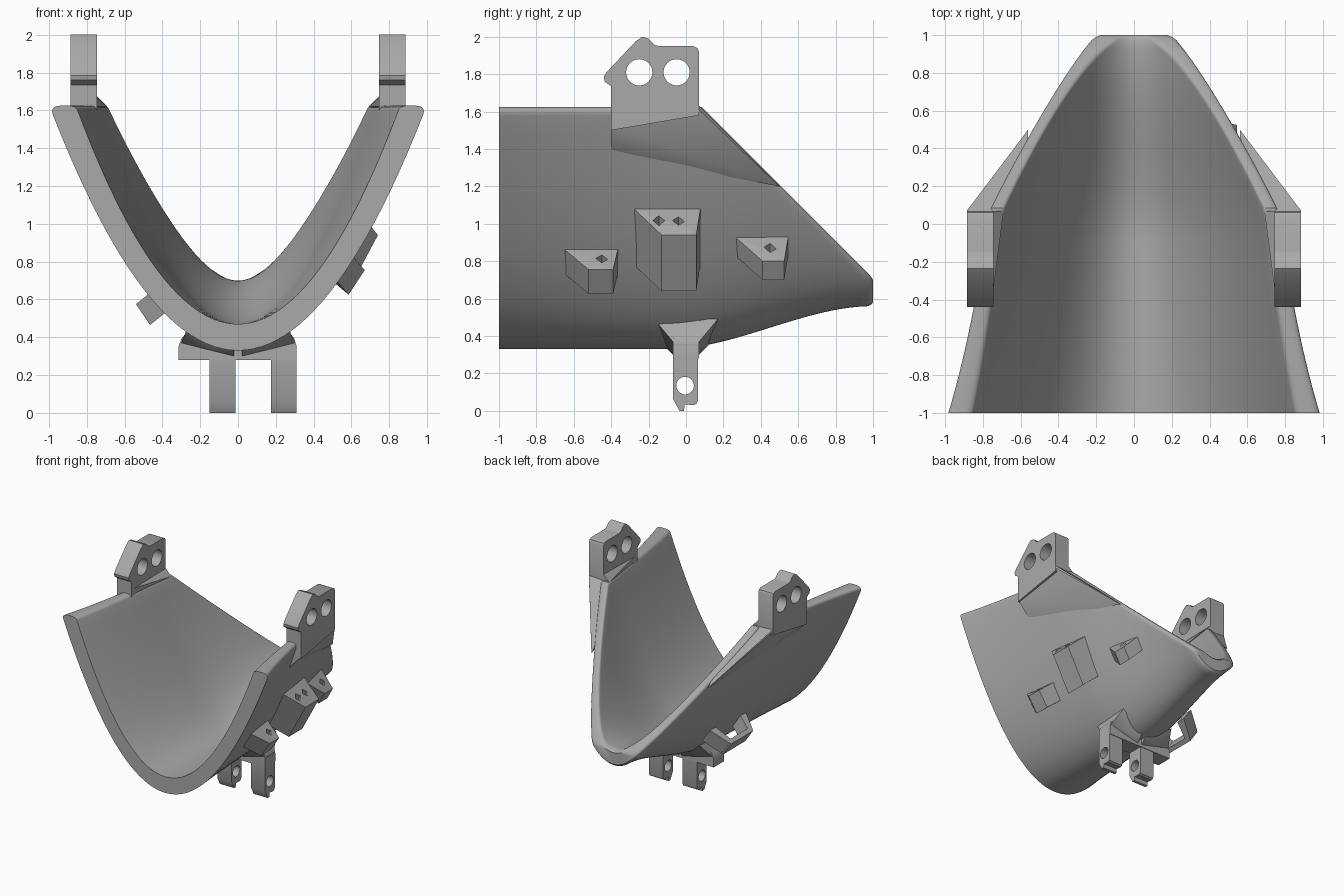
import bpy
import bmesh
from math import sqrt, pi
from mathutils import Vector

cube = bpy.data.objects.get("Cube")
if cube:
    bpy.data.objects.remove(cube)

grey = bpy.data.materials.new("mid_grey")
grey.use_nodes = True
grey.diffuse_color = (0.4, 0.4, 0.4, 1)
grey.node_tree.nodes["Principled BSDF"].inputs["Base Color"].default_value = (0.4, 0.4, 0.4, 1)


def finish(name, bm, angle=0.6):
    bmesh.ops.recalc_face_normals(bm, faces=bm.faces)
    mesh = bpy.data.meshes.new(name)
    bm.to_mesh(mesh)
    bm.free()
    mesh.materials.append(grey)
    ob = bpy.data.objects.new(name, mesh)
    bpy.context.collection.objects.link(ob)
    activate(ob)
    bpy.ops.object.shade_smooth_by_angle(angle=angle)
    return ob


def activate(ob):
    bpy.ops.object.select_all(action='DESELECT')
    ob.select_set(True)
    bpy.context.view_layer.objects.active = ob


def hull(name, points):
    bm = bmesh.new()
    for p in points:
        bm.verts.new(p)
    res = bmesh.ops.convex_hull(bm, input=bm.verts)
    loose = [v for v in bm.verts if not v.link_faces]
    bmesh.ops.delete(bm, geom=loose, context='VERTS')
    return finish(name, bm)


def prism(name, outline, axis, lo, hi):
    """Extrude a 2D outline along x (outline is y, z) or y (outline is x, z)."""
    bm = bmesh.new()

    def place(p, d):
        return (d, p[0], p[1]) if axis == 'X' else (p[0], d, p[1])
    face = bm.faces.new([bm.verts.new(place(p, lo)) for p in outline])
    res = bmesh.ops.extrude_face_region(bm, geom=[face])
    shift = Vector((hi - lo, 0, 0) if axis == 'X' else (0, hi - lo, 0))
    bmesh.ops.translate(bm, vec=shift, verts=[v for v in res["geom"] if isinstance(v, bmesh.types.BMVert)])
    return finish(name, bm)


def drill(ob, centre, direction, radius, sides, depth):
    """Cut a straight hole through an object and discard the cutter."""
    bpy.ops.mesh.primitive_cylinder_add(vertices=sides, radius=radius, depth=depth, location=centre)
    cutter = bpy.context.object
    cutter.rotation_mode = 'QUATERNION'
    cutter.rotation_quaternion = Vector(direction).to_track_quat('Z', 'Y')
    cutter.hide_render = True
    mod = ob.modifiers.new("hole", 'BOOLEAN')
    mod.operation = 'DIFFERENCE'
    mod.solver = 'EXACT'
    mod.object = cutter
    activate(ob)
    bpy.ops.object.modifier_apply(modifier=mod.name)
    bpy.data.objects.remove(cutter)


# Trough shell: the curve of the outside and inside at each station along y
def outer_form(y):
    t = min(max((y + 0.1) / 1.1, 0), 1)
    return 0.33 + 0.23 * t * t * (3 - 2 * t), 1.3 + 0.8 * (y + 1)


def outer_x(y, z):
    base, curve = outer_form(y)
    return sqrt(max(z - base, 0) / curve)


def bezier(a, c, b, n=6):
    return [tuple((1 - t) ** 2 * a[k] + 2 * t * (1 - t) * c[k] + t * t * b[k] for k in (0, 1))
            for t in (i / n for i in range(n + 1))]


def section(y, shrink=0.0):
    base, curve = outer_form(y)
    inner, inner_curve = base + 0.14 - shrink, 1.57 + 0.77 * (y + 1)
    base += shrink
    top = min(1.625, 1.71 - y) - shrink / 2
    r_out = min(0.05, 0.4 * (top - base))
    r_in = min(0.025, 0.4 * (top - inner))
    x_out, x_in = sqrt((top - base) / curve), sqrt((top - inner) / inner_curve)
    reach = sqrt((top - r_out - base) / curve)
    inside = sqrt((top - r_in - inner) / inner_curve)
    w = x_out - x_in
    n = 24
    half = [(reach * i / n, base + curve * (reach * i / n) ** 2) for i in range(n)]
    half += bezier((reach, top - r_out), (x_out, top), (x_out - 0.45 * w, top))
    half += bezier((x_in + 0.3 * w, top), (x_in, top), (inside, top - r_in))
    half += [(inside * i / n, inner + inner_curve * (inside * i / n) ** 2) for i in range(n - 1, -1, -1)]
    return half + [(-x, z) for x, z in half[-2:0:-1]]


stations = [-1 + 1.085 * i / 20 for i in range(21)] + [0.085 + 0.89 * i / 20 for i in range(1, 21)]
bm = bmesh.new()
rings = []
for y, s in [(y, 0) for y in stations] + [(0.99, 0.008), (1.0, 0.02)]:
    rings.append([bm.verts.new((x, y, z)) for x, z in section(y, s)])
for a, b in zip(rings, rings[1:]):
    for i in range(len(a)):
        j = (i + 1) % len(a)
        bm.faces.new((a[i], a[j], b[j], b[i]))
bm.faces.new(rings[0])
bm.faces.new(rings[-1])
finish("trough_shell", bm)

# Upper ears with two holes each, and the gussets that blend them into the shell
ear = [(-0.4, 1.5), (-0.4, 1.735), (-0.435, 1.76), (-0.44, 1.785), (-0.425, 1.81), (-0.27, 1.975),
       (-0.235, 2.0), (-0.2, 1.99), (-0.165, 1.955), (-0.14, 1.95), (0.04, 1.95), (0.06, 1.94),
       (0.07, 1.92), (0.07, 1.58)]
for side, label in ((1, "left"), (-1, "right")):
    ob = prism(label + "_ear", ear, 'X', 0.745 * side, 0.885 * side)
    for y in (-0.25, -0.05):
        drill(ob, (0.81 * side, y, 1.81), (1, 0, 0), 0.07, 40, 0.5)
    gusset = [(0.8, -0.4, 1.61), (0.885, -0.4, 1.61), (0.885, -0.4, 1.52), (0.75, -0.4, 1.37),
              (0.885, 0.07, 1.63), (0.885, 0.07, 1.61), (0.72, 0.07, 1.62), (0.71, 0.07, 1.4),
              (0.62, 0.29, 1.37), (0.56, 0.5, 1.2), (0.56, 0.46, 1.24)]
    hull(label + "_gusset", [(x * side, y, z) for x, y, z in gusset])
    fillet = [(0.75, 0.07, 1.68), (0.69, 0.07, 1.62), (0.75, 0.07, 1.6),
              (0.75, -0.39, 1.67), (0.75, -0.39, 1.62), (0.77, -0.39, 1.6)]
    hull(label + "_ear_fillet", [(x * side, y, z) for x, y, z in fillet])

# Three tapered lugs on the left flank, drilled along the wall with square holes
# base y range, outer y range, base top z, outer top (x, z), outer bottom (x, z), hole positions
lugs = [
    ("front_lug", (-0.67, -0.36), (-0.52, -0.39), 0.88, (0.67, 0.755), (0.585, 0.625), (-0.45,)),
    ("middle_lug", (-0.3, 0.08), (-0.13, 0.055), 1.1, (0.74, 0.94), (0.58, 0.64), (-0.145, -0.04)),
    ("rear_lug", (0.24, 0.55), (0.41, 0.525), 0.95, (0.545, 0.8), (0.49, 0.7), (0.45,)),
]
for name, base_y, out_y, base_z, top, bottom, holes in lugs:
    run = Vector((top[0] - bottom[0], 0, top[1] - bottom[1]))
    pts = []
    for y in base_y:
        x = outer_x(y, base_z) - 0.03
        pts += [(x, y, base_z), (x - run.x, y, base_z - run.z)]
    for y in out_y:
        pts += [(top[0], y, top[1]), (bottom[0], y, bottom[1])]
    ob = hull(name, pts)
    for y in holes:
        mid_z = base_z * 0.52 + top[1] * 0.48
        mid_x = (outer_x(y, base_z) + top[0]) / 2
        drill(ob, (mid_x, y, mid_z), run, 0.032, 4, 1.0)

# Open strap loop on the right flank: two slanted posts and an outer bar
out = Vector((-0.075, 0, -0.06))
edge = (Vector((-0.465, 0, 0.635)), Vector((-0.39, 0, 0.525)))


def strap(name, inner_y, outer_y, near, far):
    """Block spanning two depths away from the wall, with a y range at each depth."""
    pts = []
    for depth, ys in ((near, inner_y), (far, outer_y)):
        pts += [e + out * depth + Vector((0, y, 0)) for e in edge for y in ys]
    hull(name, pts)


strap("loop_bar", (-0.17, 0.17), (-0.15, 0.15), 0.6, 1.0)
for s, label in ((1, "rear"), (-1, "front")):
    strap("loop_%s_post" % label, (0.16 * s, 0.24 * s), (0.11 * s, 0.16 * s), -0.9, 0.85)

# Lower crossbar with a flared top that merges into the shell
prism("lower_crossbar", [(-0.315, 0.28), (0.31, 0.28), (0.31, 0.35), (0.3, 0.39), (0.27, 0.43),
                         (0.25, 0.5), (0, 0.38), (-0.25, 0.5), (-0.27, 0.43), (-0.3, 0.39),
                         (-0.315, 0.35)], 'Y', -0.07, 0.07)
for s, label in ((1, "left"), (-1, "right")):
    pts = []
    for f in (1, -1):
        pts += [(0.3 * s, 0.07 * f, 0.37), (0.02 * s, 0.07 * f, 0.3), (0.27 * s, 0.1 * f, 0.42),
                (0.25 * s, 0.17 * f, 0.49), (0.02 * s, 0.12 * f, 0.35), (0.15 * s, 0.09 * f, 0.34)]
    hull(label + "_crossbar_flare", pts)

# Two drilled legs with a hooked toe
leg = [(-0.07, 0.36), (-0.07, 0.065), (-0.035, 0.0), (-0.01, 0.0), (-0.008, 0.035), (0.04, 0.03),
       (0.058, 0.04), (0.065, 0.06), (0.065, 0.36)]
for label, lo, hi in (("right", -0.15, -0.012), ("left", 0.175, 0.31)):
    ob = prism(label + "_leg", leg, 'X', lo, hi)
    drill(ob, ((lo + hi) / 2, -0.005, 0.135), (1, 0, 0), 0.047, 32, 0.3)
